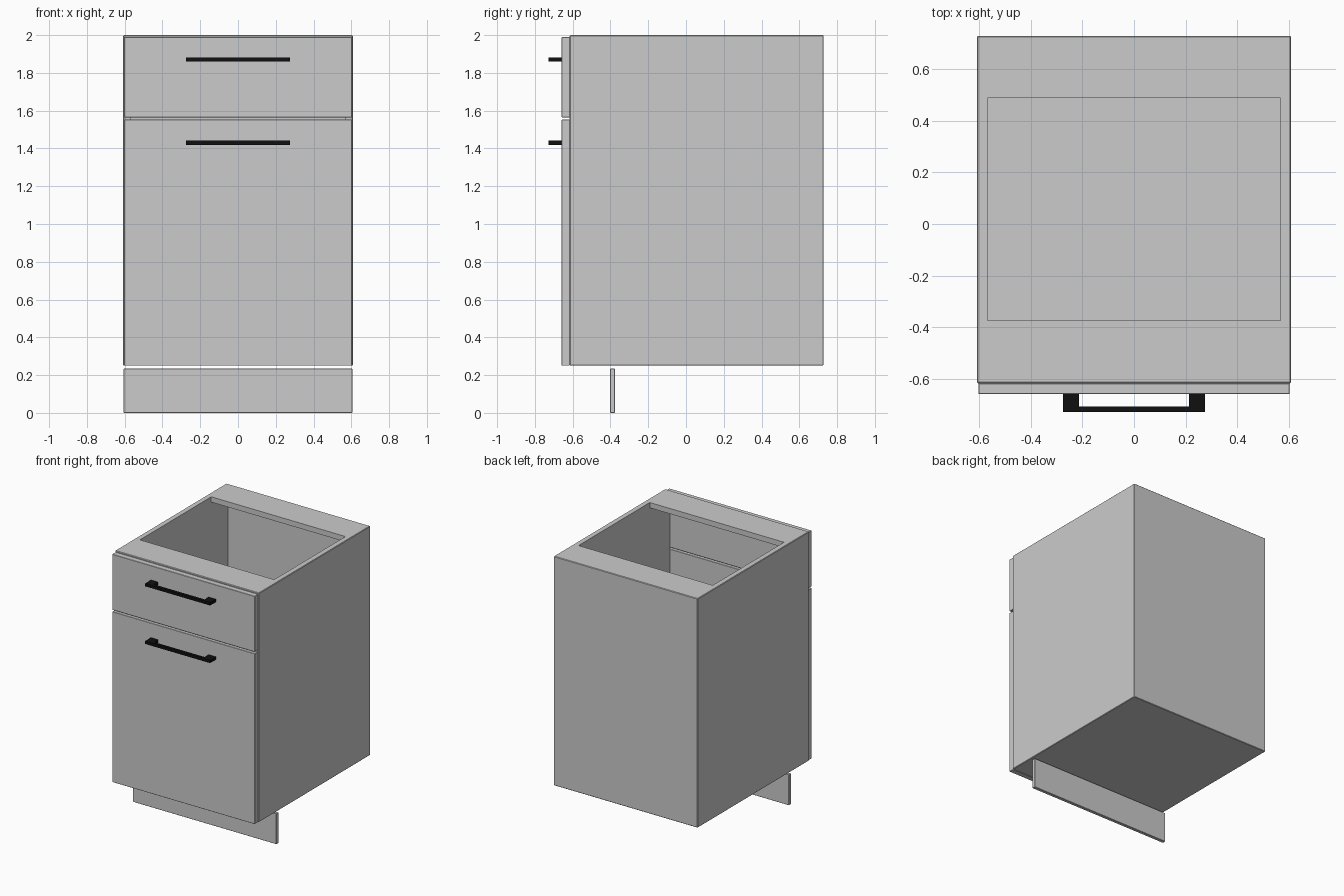
import bpy, bmesh

if "Cube" in bpy.data.objects:
    bpy.data.objects.remove(bpy.data.objects["Cube"])


def box(name, x, y, z, bevel=0.0):
    """Box from (min, max) ranges, with optional tiny edge chamfer."""
    bm = bmesh.new()
    bmesh.ops.create_cube(bm, size=1)
    for v in bm.verts:
        v.co = [r[0] if c < 0 else r[1] for c, r in zip(v.co, (x, y, z))]
    if bevel:
        bmesh.ops.bevel(bm, geom=bm.edges[:], offset=bevel, segments=1,
                        affect='EDGES')
    return finish(name, bm)


def finish(name, bm):
    bmesh.ops.recalc_face_normals(bm, faces=bm.faces[:])
    me = bpy.data.meshes.new(name)
    bm.to_mesh(me)
    bm.free()
    ob = bpy.data.objects.new(name, me)
    bpy.context.collection.objects.link(ob)
    return ob


def cut(target, cutter):
    cutter.hide_render = True
    cutter.hide_set(True)
    mod = target.modifiers.new(cutter.name, 'BOOLEAN')
    mod.operation = 'DIFFERENCE'
    mod.solver = 'EXACT'
    mod.object = cutter
    bpy.context.view_layer.objects.active = target
    bpy.ops.object.modifier_apply(modifier=mod.name)
    bpy.data.objects.remove(cutter)


# carcass: open front, and an opening between the two top stretchers
carcass = box("carcass", (-.608, .608), (-.616, .728), (.25, 2.0), .004)
cut(carcass, box("cavity_cutter", (-.567, .567), (-.8, .688), (.291, 1.959)))
cut(carcass, box("top_cutter", (-.567, .567), (-.373, .487), (1.8, 2.2)))

# drawer front, door and toe kick
FRONT = (-.658, -.616)
box("drawer_front", (-.602, .602), FRONT, (1.565, 1.99), .002)
box("door", (-.602, .602), FRONT, (.25, 1.552), .002)
box("toe_kick", (-.606, .606), (-.402, -.376), (0, .234), .002)

# black bar handles: U profile extruded upward
black = bpy.data.materials.new("black")
black.diffuse_color = (.005, .005, .005, 1)
black.use_nodes = True
black.node_tree.nodes["Principled BSDF"].inputs["Base Color"].default_value = black.diffuse_color
half = [(.213, -.706), (.213, -.658), (.274, -.658), (.274, -.728)]
profile = half + [(-x, y) for x, y in reversed(half)]


def handle(name, z, t=.022):
    bm = bmesh.new()
    face = bm.faces.new([bm.verts.new((x, y, z - t / 2)) for x, y in profile])
    ext = bmesh.ops.extrude_face_region(bm, geom=[face], use_keep_orig=True)
    verts = [g for g in ext["geom"] if isinstance(g, bmesh.types.BMVert)]
    bmesh.ops.translate(bm, verts=verts, vec=(0, 0, t))
    finish(name, bm).data.materials.append(black)


handle("drawer_handle", 1.87)
handle("door_handle", 1.43)
